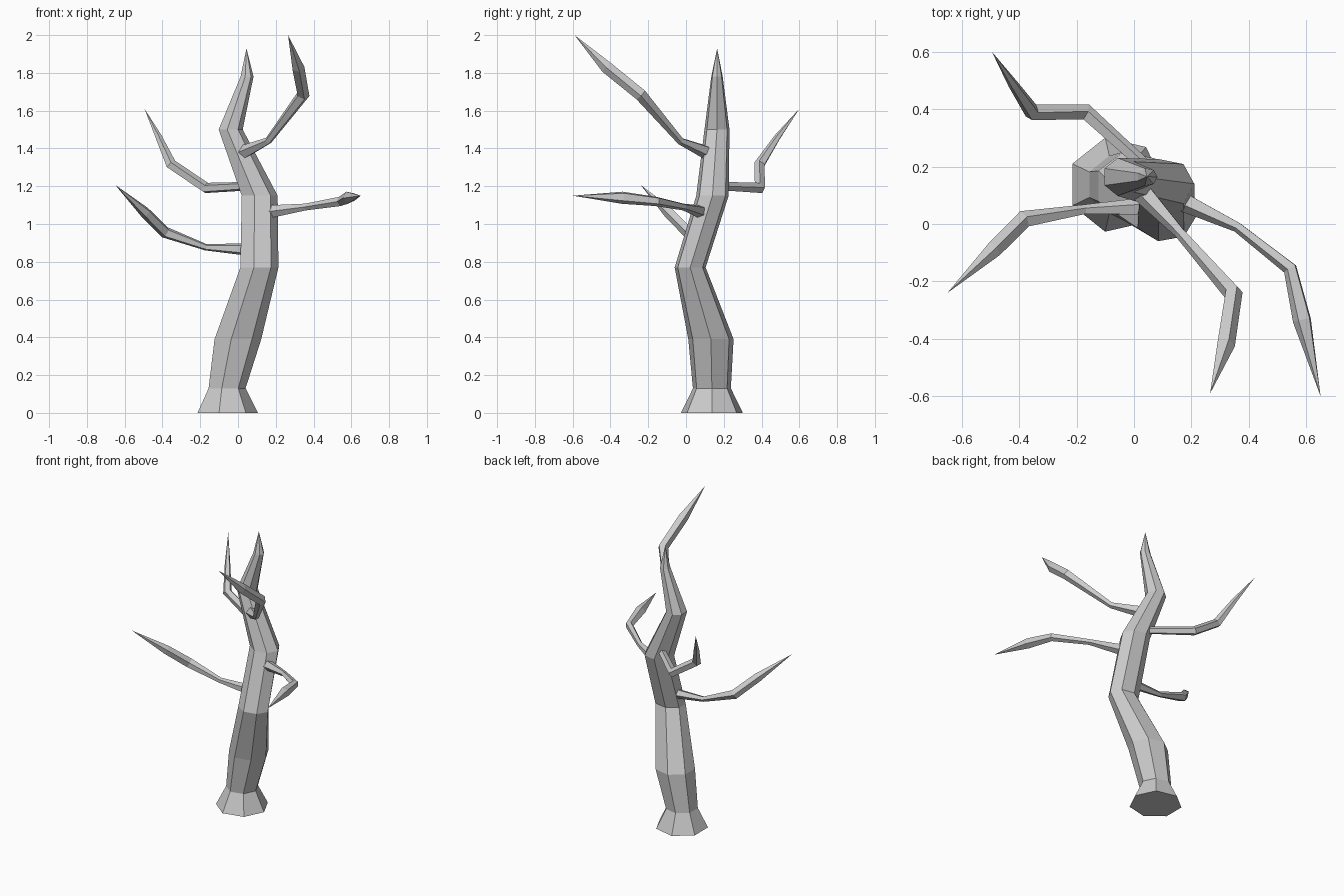
import bpy, bmesh, math
from mathutils import Vector

if "Cube" in bpy.data.objects:
    bpy.data.objects.remove(bpy.data.objects["Cube"])


def loft(name, rings, tip):
    """Skin a list of vertex rings, cap the base and close to a point at the tip."""
    bm = bmesh.new()
    loops = [[bm.verts.new(p) for p in ring] for ring in rings]
    n = len(loops[0])
    for a, b in zip(loops, loops[1:]):
        for i in range(n):
            j = (i + 1) % n
            bm.faces.new((a[i], a[j], b[j], b[i]))
    bm.faces.new(loops[0][::-1])
    top = bm.verts.new(tip)
    for i in range(n):
        bm.faces.new((loops[-1][i], loops[-1][(i + 1) % n], top))
    bmesh.ops.recalc_face_normals(bm, faces=bm.faces)
    mesh = bpy.data.meshes.new(name)
    bm.to_mesh(mesh)
    bm.free()
    bpy.context.collection.objects.link(bpy.data.objects.new(name, mesh))


def branch(name, points, tip, sides=5):
    """Bent, tapering twig through (x, y, z, radius) points."""
    path = [Vector(p[:3]) for p in points] + [Vector(tip)]
    rings = []
    for k, p in enumerate(points):
        ahead = (path[k + 1] - path[k]).normalized()
        back = (path[k] - path[k - 1]).normalized() if k else ahead
        axis = (ahead + back).normalized()
        if k == 0:
            u = axis.cross(Vector((0, 0, 1))).normalized()
        u = (u - axis * u.dot(axis)).normalized()
        v = axis.cross(u)
        rings.append([path[k] + p[3] * (u * math.cos(a) + v * math.sin(a))
                      for a in (math.tau * i / sides for i in range(sides))])
    loft(name, rings, tip)


# Trunk: level seven-sided rings (centre x, centre y, z, radius x, radius y)
trunk = [
    (-0.063, 0.137, 0.00, 0.168, 0.168),
    (-0.063, 0.137, 0.13, 0.103, 0.103),
    (-0.007, 0.132, 0.39, 0.130, 0.123),
    (0.108, 0.022, 0.77, 0.106, 0.084),
    (0.110, 0.140, 1.15, 0.100, 0.088),
    (-0.042, 0.164, 1.50, 0.067, 0.068),
    (0.046, 0.164, 1.78, 0.036, 0.031),
]
loft("trunk",
     [[(x + rx * math.cos(a), y + ry * math.sin(a), z)
       for a in (math.tau * i / 7 for i in range(7))]
      for x, y, z, rx, ry in trunk],
     (0.045, 0.165, 1.93))

# Branches
branch("left_branch",
       [(0.05, 0.06, 0.865, 0.034), (-0.17, 0.05, 0.877, 0.018),
        (-0.385, 0.015, 0.955, 0.032), (-0.49, -0.09, 1.06, 0.030)],
       (-0.65, -0.24, 1.207))
branch("right_branch",
       [(0.17, 0.08, 1.065, 0.036), (0.36, -0.01, 1.09, 0.019),
        (0.545, -0.155, 1.12, 0.026), (0.587, -0.335, 1.14, 0.034)],
       (0.65, -0.60, 1.15))
branch("front_branch",
       [(0.03, 0.11, 1.38, 0.038), (0.16, -0.03, 1.44, 0.020),
        (0.345, -0.24, 1.685, 0.034), (0.318, -0.42, 1.83, 0.034)],
       (0.265, -0.59, 2.0))
branch("back_branch",
       [(0.04, 0.20, 1.20, 0.024), (-0.17, 0.39, 1.19, 0.030),
        (-0.355, 0.39, 1.315, 0.030), (-0.42, 0.485, 1.46, 0.018)],
       (-0.495, 0.60, 1.61))
